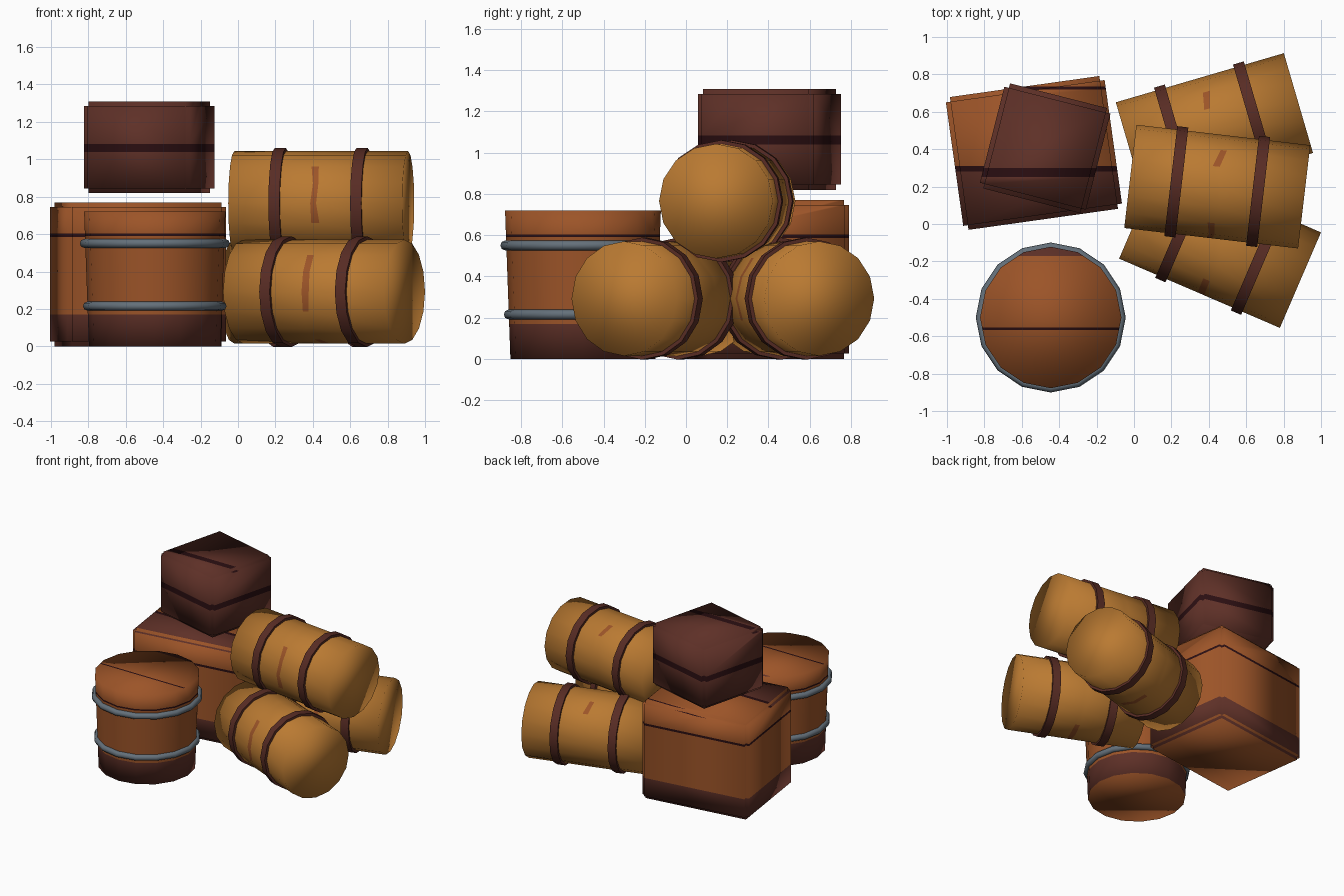
import bpy, bmesh, math, random
from mathutils import Matrix, Vector

if "Cube" in bpy.data.objects:
    bpy.data.objects.remove(bpy.data.objects["Cube"], do_unlink=True)

random.seed(4)
SIDES = 16


def material(name, r, g, b):
    """Flat material from 0-255 display values, stored as linear."""
    def lin(c):
        c /= 255
        return c / 12.92 if c < 0.04045 else ((c + 0.055) / 1.055) ** 2.4
    colour = (lin(r), lin(g), lin(b), 1)
    m = bpy.data.materials.new(name)
    m.use_nodes = True
    m.diffuse_color = colour
    bsdf = m.node_tree.nodes["Principled BSDF"]
    bsdf.inputs["Base Color"].default_value = colour
    bsdf.inputs["Roughness"].default_value = 0.9
    return m


orange_wood = material("orange_wood", 156, 84, 40)
dark_wood = material("dark_wood", 94, 48, 39)
dark_seam = material("dark_seam", 42, 14, 17)
tan_cloth = material("tan_cloth", 186, 122, 50)
strap_brown = material("strap_brown", 88, 44, 36)
iron_grey = material("iron_grey", 100, 112, 122)


def finish(name, bm, mats, sharp=None):
    bmesh.ops.recalc_face_normals(bm, faces=bm.faces)
    mesh = bpy.data.meshes.new(name)
    for f in bm.faces:
        f.smooth = True
    bm.to_mesh(mesh)
    bm.free()
    for m in mats:
        mesh.materials.append(m)
    if sharp:
        mesh.set_sharp_from_angle(angle=math.radians(sharp))
    ob = bpy.data.objects.new(name, mesh)
    bpy.context.collection.objects.link(ob)
    return ob


def lathe(profile, place, closed=False):
    """Spin (height, radius) points round z; open profiles get end caps."""
    bm = bmesh.new()
    rings = []
    for h, r in profile:
        rings.append([bm.verts.new((r * math.cos(a), r * math.sin(a), h))
                      for a in (k * math.tau / SIDES for k in range(SIDES))])
    pairs = list(zip(rings, rings[1:]))
    if closed:
        pairs.append((rings[-1], rings[0]))
    else:
        bm.faces.new(rings[0][::-1])
        bm.faces.new(rings[-1])
    for lower, upper in pairs:
        for k in range(SIDES):
            n = (k + 1) % SIDES
            bm.faces.new((lower[k], lower[n], upper[n], upper[k]))
    bm.transform(place)
    bm.normal_update()
    return bm, rings


def paint(bm, side_cuts, top_cuts, rule):
    """Cut sides at heights and tops at depths, then colour faces by rule."""
    bm.normal_update()
    for axis, cuts in (("Z", side_cuts), ("Y", top_cuts)):
        normal = Vector((0, 0, 1)) if axis == "Z" else Vector((0, 1, 0))
        for c in cuts:
            faces = [f for f in bm.faces
                     if (f.normal.z > 0.5) == (axis == "Y")]
            edges = {e for f in faces for e in f.edges}
            verts = {v for f in faces for v in f.verts}
            bmesh.ops.bisect_plane(bm, geom=faces + list(edges) + list(verts),
                                   plane_co=normal * c, plane_no=normal)
            bm.normal_update()
    for f in bm.faces:
        f.material_index = rule(f.calc_center_median(), f.normal.z)


def crate(name, centre, size, turn, lip, mats, side_cuts, top_cuts, rule):
    """Box whose six faces stand slightly proud of its notched edges."""
    bm = bmesh.new()
    place = Matrix.Translation(centre) @ Matrix.Rotation(math.radians(turn), 4, "Z")
    for axis in range(3):
        dims = [s if i == axis else s - 2 * lip for i, s in enumerate(size)]
        bmesh.ops.create_cube(bm, size=1, matrix=place @ Matrix.Diagonal((*dims, 1)))
    paint(bm, side_cuts, top_cuts, rule)
    return finish(name, bm, mats)


# Wooden palette order: 0 main, 1 dark band, 2 seam
wood = [orange_wood, dark_wood, dark_seam]


def lower_rule(c, nz):
    if nz > 0.5:
        if 0.28 < c.y < 0.31 or 0.72 < c.y < 0.735:
            return 2
        return 1 if c.y < 0.28 else 0
    if nz < -0.5:
        return 0
    if 0.585 < c.z < 0.602:
        return 2
    return 1 if c.z < 0.17 else 0


def upper_rule(c, nz):
    if nz > 0.5:
        return 1 if 0.25 < c.y < 0.30 else 0
    return 1 if 1.04 < c.z < 1.083 else 0


def bucket_rule(c, nz):
    if nz > 0.5:
        if -0.567 < c.y < -0.553:
            return 2
        return 1 if c.y > -0.17 else 0
    if nz < -0.5:
        return 0
    if 0.59 < c.z < 0.602:
        return 2
    return 1 if c.z < 0.17 else 0


# Stacked crates
crate("lower_crate", (-0.535, 0.38, 0.385), (0.857, 0.717, 0.77), 8, 0.025, wood,
      (0.17, 0.585, 0.602), (0.28, 0.31, 0.72, 0.735), lower_rule)
crate("upper_crate", (-0.475, 0.405, 1.065), (0.585, 0.58, 0.49), -14.3, 0.025,
      [dark_wood, dark_seam], (1.04, 1.083), (0.25, 0.30), upper_rule)

# Tapered barrel with two iron hoops
spot = Matrix.Translation((-0.445, -0.5, 0))
bm, _ = lathe([(0, 0.352), (0.72, 0.378)], spot)
paint(bm, (0.17, 0.59, 0.602), (-0.567, -0.553, -0.17), bucket_rule)
finish("barrel_body", bm, wood)
for label, z, radius in (("lower", 0.215, 0.36), ("upper", 0.55, 0.377)):
    section = [(z + 0.024 * math.sin(a), radius + 0.024 * math.cos(a))
               for a in (k * math.tau / 8 for k in range(8))]
    bm, _ = lathe(section, spot, closed=True)
    finish(label + "_barrel_hoop", bm, [iron_grey])

# Three strapped cloth rolls lying on their sides
STAINED = (2, 6, 7, 8, 11, 12)
for label, centre, turn in (("front", (0.46, -0.115, 0.292), -23.3),
                            ("back", (0.43, 0.515, 0.292), 16.3),
                            ("top", (0.445, 0.2, 0.765), -6.7)):
    lay = (Matrix.Translation(centre) @ Matrix.Rotation(math.radians(turn), 4, "Z")
           @ Matrix(((0, 0, 1, 0), (1, 0, 0, 0), (0, 1, 0, 0), (0, 0, 0, 1))))
    bm, rings = lathe([(-0.468, 0.278), (-0.018, 0.278), (0.018, 0.278),
                       (0.468, 0.278)], lay)
    along = lay.to_3x3() @ Vector((0, 0, 1))
    # ragged stain round the middle
    for k in range(SIDES):
        shift = random.uniform(-0.015, 0.015)
        for ring in rings[1:3]:
            ring[k].co += along * (shift + random.uniform(-0.006, 0.006))
    for k in STAINED:
        a, b = rings[1][k], rings[2][(k + 1) % SIDES]
        for f in a.link_faces:
            if b in f.verts:
                f.material_index = 1
    finish(label + "_roll", bm, [tan_cloth, orange_wood])
    for side, offset in (("right", -0.22), ("left", 0.22)):
        lo, hi = offset - 0.03, offset + 0.03
        bm, _ = lathe([(lo, 0.265), (lo, 0.296), (hi, 0.296), (hi, 0.265)],
                      lay, closed=True)
        finish(label + "_roll_" + side + "_strap", bm, [strap_brown], sharp=40)
